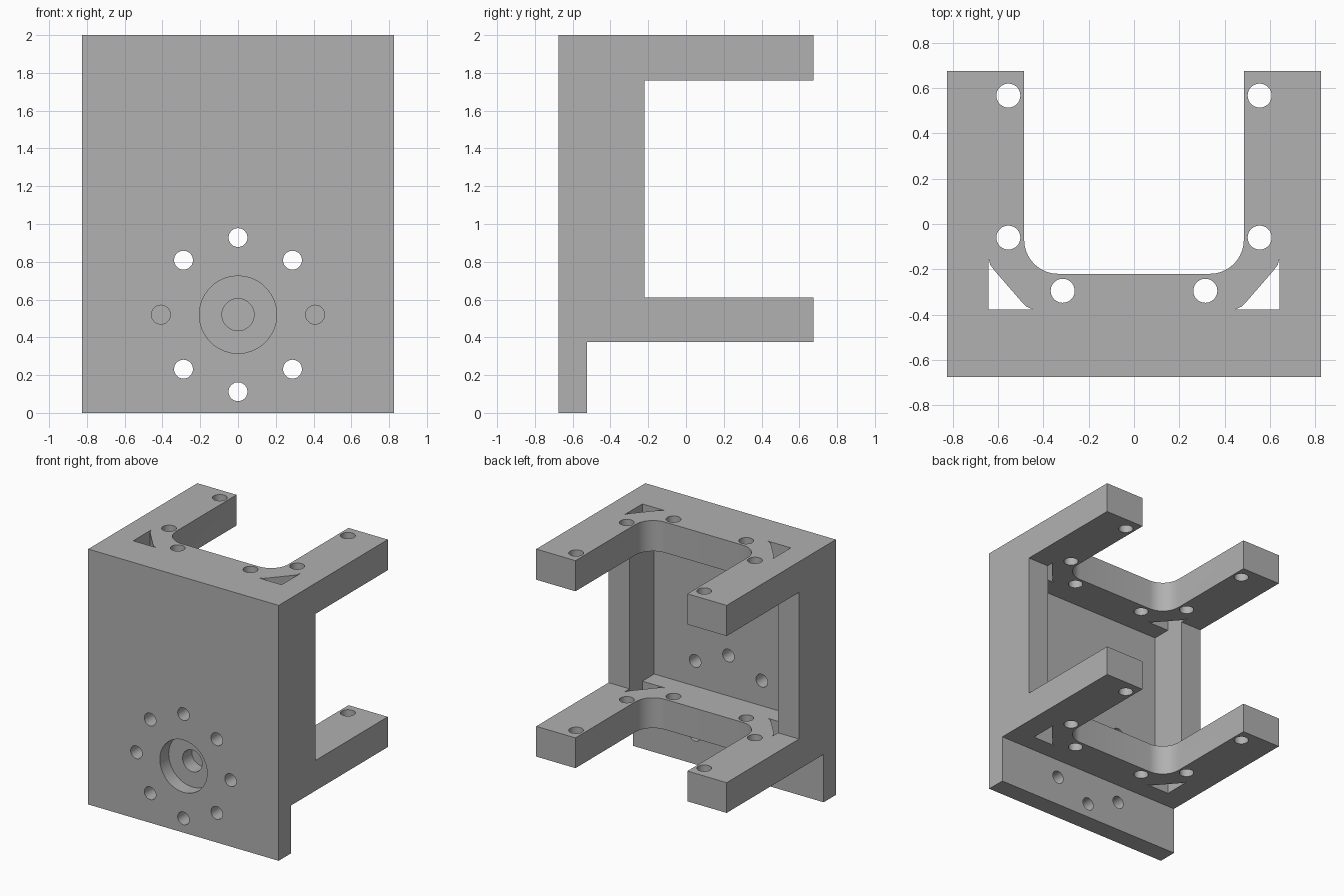
import bpy, bmesh, math
from mathutils import Vector

if "Cube" in bpy.data.objects:
    bpy.data.objects.remove(bpy.data.objects["Cube"], do_unlink=True)

W, D, H = 0.825, 0.675, 2.0      # half width, half depth, height
PLATE = -0.525                   # inner face of the front plate
BACK = -0.22                     # rear face of the side walls
ARM, FILLET = 0.485, 0.15        # inner side of the arms and its corner radius
WALL = 0.643                     # inner side of the side walls
LOW, SHELF, TOP = 0.375, 0.612, 1.76


def prism(name, points, start, end, axis="z"):
    """Extrude an outline along z, or along y when the outline is in x and z."""
    bm = bmesh.new()
    place = (lambda a, b, t: (a, b, t)) if axis == "z" else (lambda a, b, t: (a, t, b))
    face = bm.faces.new([bm.verts.new(place(a, b, start)) for a, b in points])
    new = bmesh.ops.extrude_face_region(bm, geom=[face])["geom"]
    shift = Vector(place(0, 0, end - start))
    bmesh.ops.translate(bm, vec=shift, verts=[v for v in new if isinstance(v, bmesh.types.BMVert)])
    bmesh.ops.recalc_face_normals(bm, faces=bm.faces)
    mesh = bpy.data.meshes.new(name)
    bm.to_mesh(mesh)
    bm.free()
    obj = bpy.data.objects.new(name, mesh)
    bpy.context.collection.objects.link(obj)
    return obj


def arc(cx, cy, r, a, b, n):
    angles = [math.radians(a + (b - a) * i / n) for i in range(n + 1)]
    return [(cx + r * math.cos(t), cy + r * math.sin(t)) for t in angles]


def circle(cx, cy, r):
    return arc(cx, cy, r, 0, 360, 36)[:-1]


def box(x, y0, y1):
    return [(-x, y0), (x, y0), (x, y1), (-x, y1)]


def cut(*args):
    """Subtract a prism from the bracket."""
    cutter = prism("cutter", *args)
    cutter.hide_render = True
    mod = bracket.modifiers.new("cut", "BOOLEAN")
    mod.operation, mod.solver, mod.object = "DIFFERENCE", "EXACT", cutter
    bpy.context.view_layer.objects.active = bracket
    bpy.ops.object.modifier_apply(modifier=mod.name)
    bpy.data.objects.remove(cutter, do_unlink=True)


# U-shaped block
outline = [(-W, D), (-W, -D), (W, -D), (W, D), (ARM, D)]
outline += arc(ARM - FILLET, BACK + FILLET, FILLET, 0, -90, 10)
outline += arc(FILLET - ARM, BACK + FILLET, FILLET, -90, -180, 10)
outline += [(-ARM, D)]
bracket = prism("motor_bracket", outline, 0, H)

# Space under the lower shelf, behind the walls, and between the walls
cut(box(1, PLATE, 1), -0.1, LOW)
cut(box(1, BACK, 1), SHELF, TOP)
cut(box(WALL, PLATE, 0), SHELF, TOP)

# Triangular wells and bolt holes through both shelves
well = [(WALL, -0.15), (0.635, -0.18), (0.615, -0.207), (0.495, -0.345),
        (0.475, -0.365), (0.445, -0.378), (WALL, -0.378)]
for side in (-1, 1):
    cut([(side * x, y) for x, y in well], 0.2, 2.1)
    for x, y in ((0.555, 0.567), (0.555, -0.06), (0.315, -0.295)):
        cut(circle(side * x, y, 0.053), 0.2, 2.1)

# Ring of bolt holes in the front plate; the side pair ends at the shelf
for i in range(8):
    a = math.radians(45 * i)
    depth = PLATE if i % 4 == 0 else PLATE + 0.05
    cut(circle(0.408 * math.cos(a), 0.52 + 0.408 * math.sin(a), 0.05), -0.8, depth, "y")

# Stepped shaft recess
cut(circle(0, 0.52, 0.205), -0.8, -0.565, "y")
cut(circle(0, 0.52, 0.085), -0.8, -0.45, "y")

# Grey material
grey = bpy.data.materials.new("grey")
grey.use_nodes = True
color = (0.44, 0.44, 0.44, 1)
grey.diffuse_color = color
grey.node_tree.nodes["Principled BSDF"].inputs["Base Color"].default_value = color
bracket.data.materials.clear()
bracket.data.materials.append(grey)

bpy.ops.object.select_all(action="DESELECT")
bracket.select_set(True)
bpy.context.view_layer.objects.active = bracket
bpy.ops.object.shade_smooth_by_angle(angle=math.radians(30))
